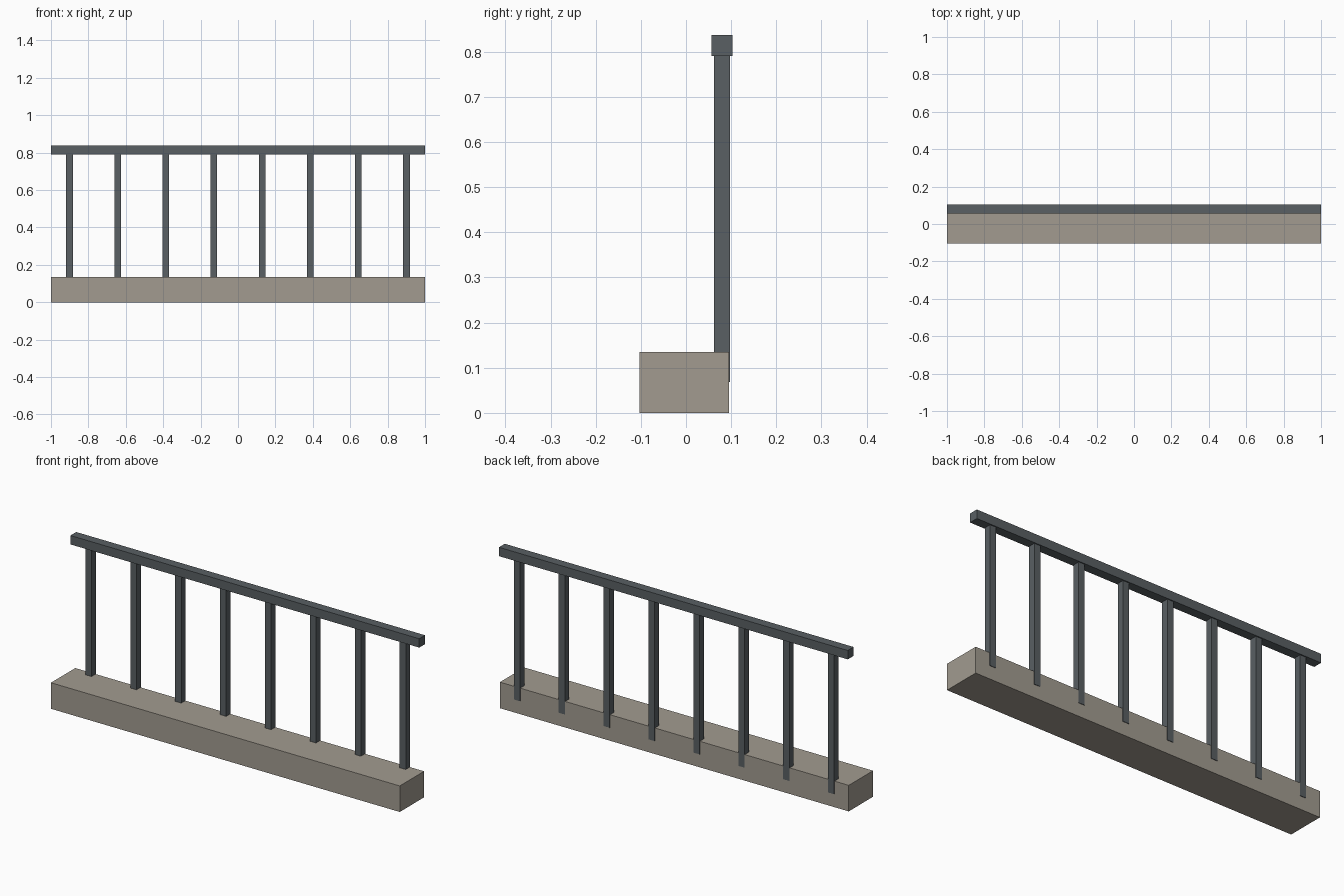
import bpy

if "Cube" in bpy.data.objects:
    bpy.data.objects.remove(bpy.data.objects["Cube"])


def make_material(name, color):
    mat = bpy.data.materials.new(name)
    mat.diffuse_color = (*color, 1.0)
    mat.use_nodes = True
    mat.node_tree.nodes["Principled BSDF"].inputs["Base Color"].default_value = mat.diffuse_color
    return mat


def box(name, x, y, z, mat):
    """Box spanning the (min, max) ranges x, y and z."""
    bpy.ops.mesh.primitive_cube_add(size=1, location=[(a + b) / 2 for a, b in (x, y, z)])
    obj = bpy.context.object
    obj.name = name
    obj.scale = [b - a for a, b in (x, y, z)]
    bpy.ops.object.transform_apply(location=False, rotation=False, scale=True)
    obj.data.materials.append(mat)
    return obj


stone = make_material("stone", (0.36, 0.33, 0.28))
metal = make_material("painted_metal", (0.10, 0.115, 0.125))

# Stone kerb
box("kerb", (-1, 1), (-0.1035, 0.0955), (0, 0.135), stone)

# Handrail along the back edge
box("handrail", (-1, 1), (0.056, 0.1035), (0.791, 0.837), metal)

# Evenly spaced balusters, sunk into the kerb and slightly proud of its back
COUNT, END_X, HALF = 8, 0.901, 0.0175
for i in range(COUNT):
    x = -END_X + 2 * END_X * i / (COUNT - 1)
    box(f"baluster_{i + 1}", (x - HALF, x + HALF), (0.062, 0.098), (0.068, 0.793), metal)
